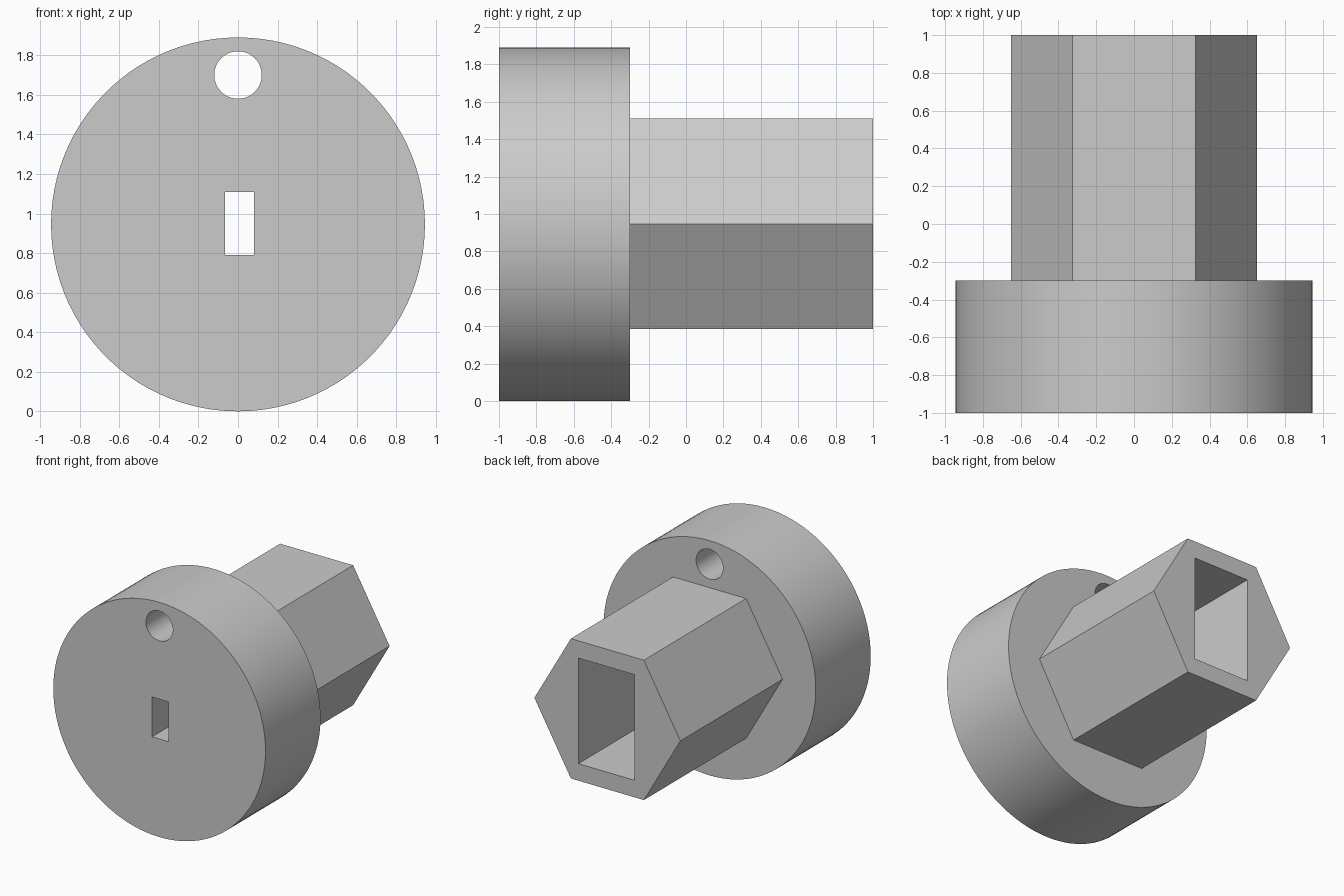
import bpy
import bmesh
from math import sin, cos, pi, radians

cube = bpy.data.objects.get("Cube")
if cube:
    bpy.data.objects.remove(cube, do_unlink=True)

CENTRE_Z = 0.945
FRONT, SHOULDER, BACK = -1.0, -0.3, 1.0

grey = bpy.data.materials.new("plain grey")
grey.use_nodes = True
colour = (0.6, 0.6, 0.6, 1.0)
grey.diffuse_color = colour
grey.node_tree.nodes["Principled BSDF"].inputs["Base Color"].default_value = colour


def ring(radius, sides, z):
    return [(radius * cos(2 * pi * i / sides), z + radius * sin(2 * pi * i / sides))
            for i in range(sides)]


def rectangle(x, z, width, height):
    w, h = width / 2, height / 2
    return [(x - w, z - h), (x + w, z - h), (x + w, z + h), (x - w, z + h)]


def prism(name, outline, y0, y1):
    """Extrude an x-z outline along y."""
    bm = bmesh.new()
    face = bm.faces.new([bm.verts.new((x, y0, z)) for x, z in outline])
    grown = bmesh.ops.extrude_face_region(bm, geom=[face])["geom"]
    moved = [v for v in grown if isinstance(v, bmesh.types.BMVert)]
    bmesh.ops.translate(bm, verts=moved, vec=(0, y1 - y0, 0))
    bmesh.ops.recalc_face_normals(bm, faces=bm.faces)
    mesh = bpy.data.meshes.new(name)
    bm.to_mesh(mesh)
    bm.free()
    mesh.materials.append(grey)
    obj = bpy.data.objects.new(name, mesh)
    bpy.context.collection.objects.link(obj)
    return obj


def cut(target, outline, y0, y1):
    """Cut a straight hole through the target, then drop the cutter."""
    cutter = prism("cutter", outline, y0 - 0.1, y1 + 0.1)
    cutter.hide_render = True
    mod = target.modifiers.new("hole", "BOOLEAN")
    mod.operation = "DIFFERENCE"
    mod.solver = "EXACT"
    mod.object = cutter
    bpy.context.view_layer.objects.active = target
    bpy.ops.object.modifier_apply(modifier=mod.name)
    bpy.data.objects.remove(cutter, do_unlink=True)


# Round head with a pin hole near the rim and a narrow central slot
head = prism("round_head", ring(0.945, 100, CENTRE_Z), FRONT, SHOULDER)
cut(head, ring(0.12, 48, 1.70), FRONT, SHOULDER)
cut(head, rectangle(0.008, 0.95, 0.145, 0.32), FRONT, SHOULDER)

# Hexagonal sleeve with a wide rectangular socket
sleeve = prism("hexagonal_sleeve", ring(0.65, 6, CENTRE_Z + 0.003), SHOULDER, BACK)
cut(sleeve, rectangle(0.008, 0.947, 0.5, 0.85), SHOULDER, BACK)

# Smooth the round walls and keep the edges sharp
bpy.ops.object.select_all(action="DESELECT")
head.select_set(True)
bpy.context.view_layer.objects.active = head
bpy.ops.object.shade_smooth_by_angle(angle=radians(30))
